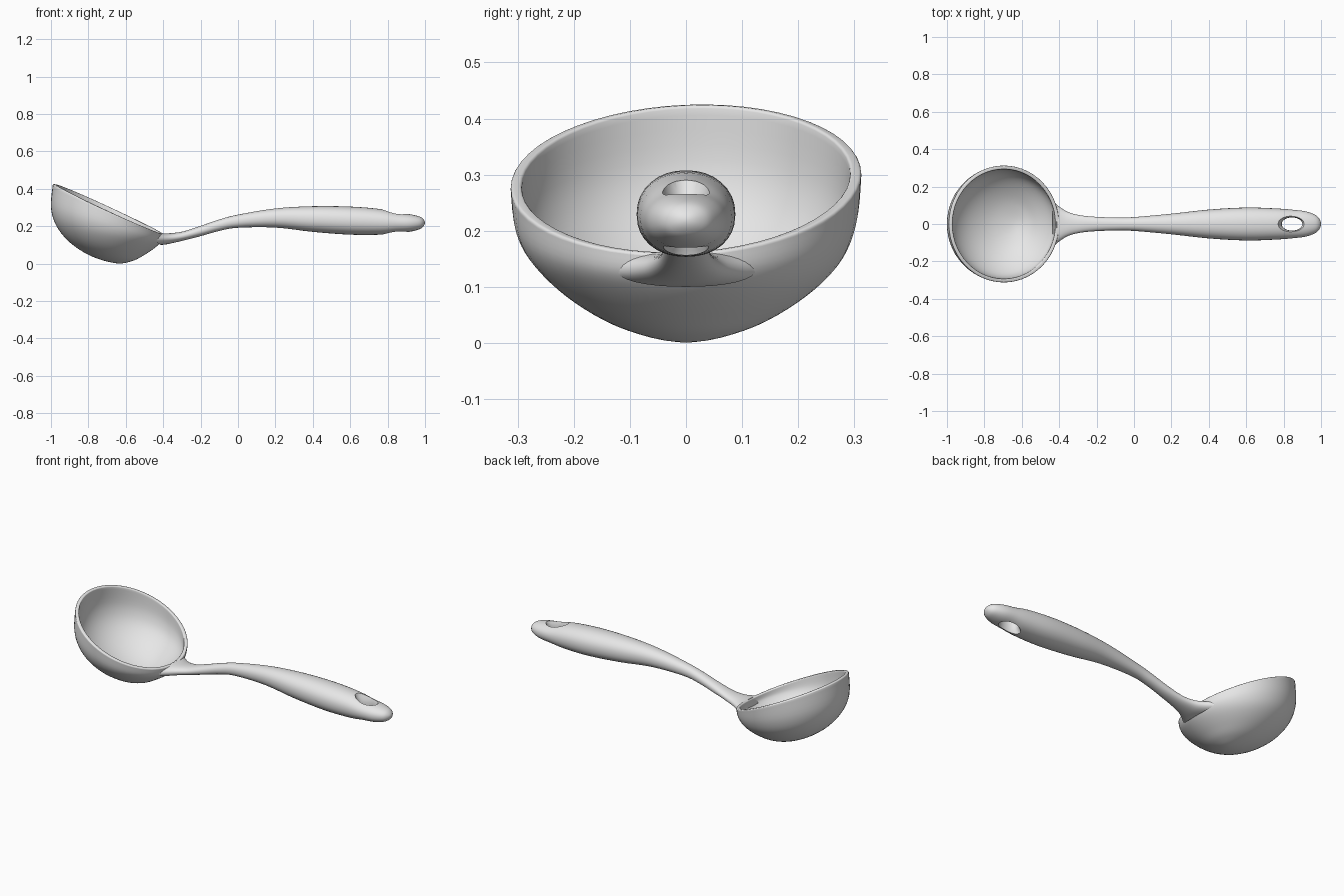
import bpy, bmesh, math

cube = bpy.data.objects.get("Cube")
if cube:
    bpy.data.objects.remove(cube, do_unlink=True)

GREY = (0.8, 0.8, 0.8, 1.0)
grey = bpy.data.materials.new("light grey")
grey.use_nodes = True
grey.diffuse_color = GREY
grey.node_tree.nodes["Principled BSDF"].inputs["Base Color"].default_value = GREY


def spline(keys, steps):
    """Smooth interpolation through key tuples; the last key is followed by a ghost."""
    pts = [keys[0]] + keys
    out = []
    for i in range(1, len(pts) - 2):
        a, b, c, d = pts[i - 1:i + 3]
        for s in range(steps):
            t = s / steps
            out.append([0.5 * (2 * q + (r - p) * t + (2 * p - 5 * q + 4 * r - w) * t ** 2
                               + (3 * q - p - 3 * r + w) * t ** 3)
                        for p, q, r, w in zip(a, b, c, d)])
    out.append(list(pts[-2]))
    return out


def loft(name, rings, cap_start=False, cap_end=False, outward=False):
    """Skin a stack of closed rings into a smooth mesh object."""
    bm = bmesh.new()
    loops = [[bm.verts.new(p) for p in ring] for ring in rings]
    n = len(loops[0])
    for a, b in zip(loops, loops[1:]):
        for j in range(n):
            k = (j + 1) % n
            bm.faces.new((a[j], b[j], b[k], a[k]))
    if cap_start:
        bm.faces.new(loops[0])
    if cap_end:
        bm.faces.new(loops[-1])
    bmesh.ops.remove_doubles(bm, verts=bm.verts, dist=1e-5)
    if outward:
        bmesh.ops.recalc_face_normals(bm, faces=bm.faces)
    for f in bm.faces:
        f.smooth = True
    mesh = bpy.data.meshes.new(name)
    bm.to_mesh(mesh)
    bm.free()
    mesh.materials.append(grey)
    obj = bpy.data.objects.new(name, mesh)
    bpy.context.collection.objects.link(obj)
    return obj


def angles(n):
    return [2 * math.pi * j / n for j in range(n)]


# Bowl: tilted rings given by far point, near point, half width and roll
bowl_keys = [
    (-0.990, 0.425, -0.400, 0.160, 0.313, 0.04),
    (-1.000, 0.300, -0.408, 0.122, 0.304, 0.02),
    (-0.970, 0.200, -0.440, 0.088, 0.272, 0.0),
    (-0.895, 0.110, -0.500, 0.047, 0.203, 0.0),
    (-0.780, 0.038, -0.565, 0.014, 0.110, 0.0),
    (-0.650, 0.002, -0.650, 0.002, 0.0, 0.0),
    (-0.565, 0.014, -0.780, 0.038, -0.110, 0.0),   # ghost past the bottom
]
bowl_rings = []
for xl, zl, xr, zr, ry, roll in spline(bowl_keys, 5):
    bowl_rings.append([((xl + xr) / 2 + (xr - xl) / 2 * math.cos(a),
                        ry * math.sin(a),
                        (zl + zr) / 2 + (zr - zl) / 2 * math.cos(a) + roll * ry * math.sin(a))
                       for a in angles(56)])
bowl = loft("bowl", bowl_rings)
wall = bowl.modifiers.new("wall", 'SOLIDIFY')
wall.thickness = 0.02
wall.offset = -1
lip = bowl.modifiers.new("rounded lip", 'BEVEL')
lip.width = 0.008
lip.segments = 3
lip.limit_method = 'ANGLE'
lip.angle_limit = math.radians(50)

# Handle: x, top, bottom, half width, bend around the bowl wall
handle_keys = [
    (-0.412, 0.163, 0.100, 0.125, 1.7),
    (-0.385, 0.162, 0.103, 0.090, 1.3),
    (-0.350, 0.164, 0.110, 0.064, 0.6),
    (-0.290, 0.173, 0.124, 0.047, 0.0),
    (-0.200, 0.202, 0.147, 0.038, 0.0),
    (-0.100, 0.236, 0.175, 0.035, 0.0),
    (0.000, 0.262, 0.192, 0.037, 0.0),
    (0.200, 0.295, 0.193, 0.055, 0.0),
    (0.400, 0.307, 0.170, 0.077, 0.0),
    (0.600, 0.305, 0.155, 0.088, 0.0),
    (0.760, 0.292, 0.155, 0.083, 0.0),
    (0.850, 0.273, 0.165, 0.076, 0.0),
    (0.920, 0.264, 0.171, 0.067, 0.0),
    (0.970, 0.252, 0.184, 0.048, 0.0),
    (0.992, 0.237, 0.200, 0.026, 0.0),
    (1.000, 0.219, 0.219, 0.0, 0.0),
    (0.992, 0.200, 0.237, -0.026, 0.0),            # ghost past the tip
]


def soft(v):
    return math.copysign(abs(v) ** 0.92, v)


handle_rings = []
for x, top, bottom, w, bend in spline(handle_keys, 4):
    handle_rings.append([(x - bend * (w * soft(math.cos(a))) ** 2,
                          w * soft(math.cos(a)),
                          (top + bottom) / 2 + (top - bottom) / 2 * soft(math.sin(a)))
                         for a in angles(32)])
handle = loft("handle", handle_rings, cap_start=True, outward=True)

# Hanging hole: flared oval cutter through the handle end
hole_keys = [(0.10, 1.7), (0.165, 1.22), (0.18, 1.06), (0.20, 1.0),
             (0.235, 1.0), (0.255, 1.06), (0.27, 1.22), (0.34, 1.7)]
hole_rings = [[(0.845 + 0.055 * s * math.cos(a), 0.035 * s * math.sin(a), z)
               for a in angles(32)] for z, s in hole_keys]
cutter = loft("hole_cutter", hole_rings, True, True, True)
cutter.hide_render = True
cut = handle.modifiers.new("hanging hole", 'BOOLEAN')
cut.operation = 'DIFFERENCE'
cut.solver = 'EXACT'
cut.object = cutter

bpy.ops.object.select_all(action='DESELECT')
handle.select_set(True)
bpy.context.view_layer.objects.active = handle
bpy.ops.object.modifier_apply(modifier=cut.name)
bpy.data.objects.remove(cutter, do_unlink=True)
bpy.ops.object.shade_smooth_by_angle(angle=math.radians(50))
